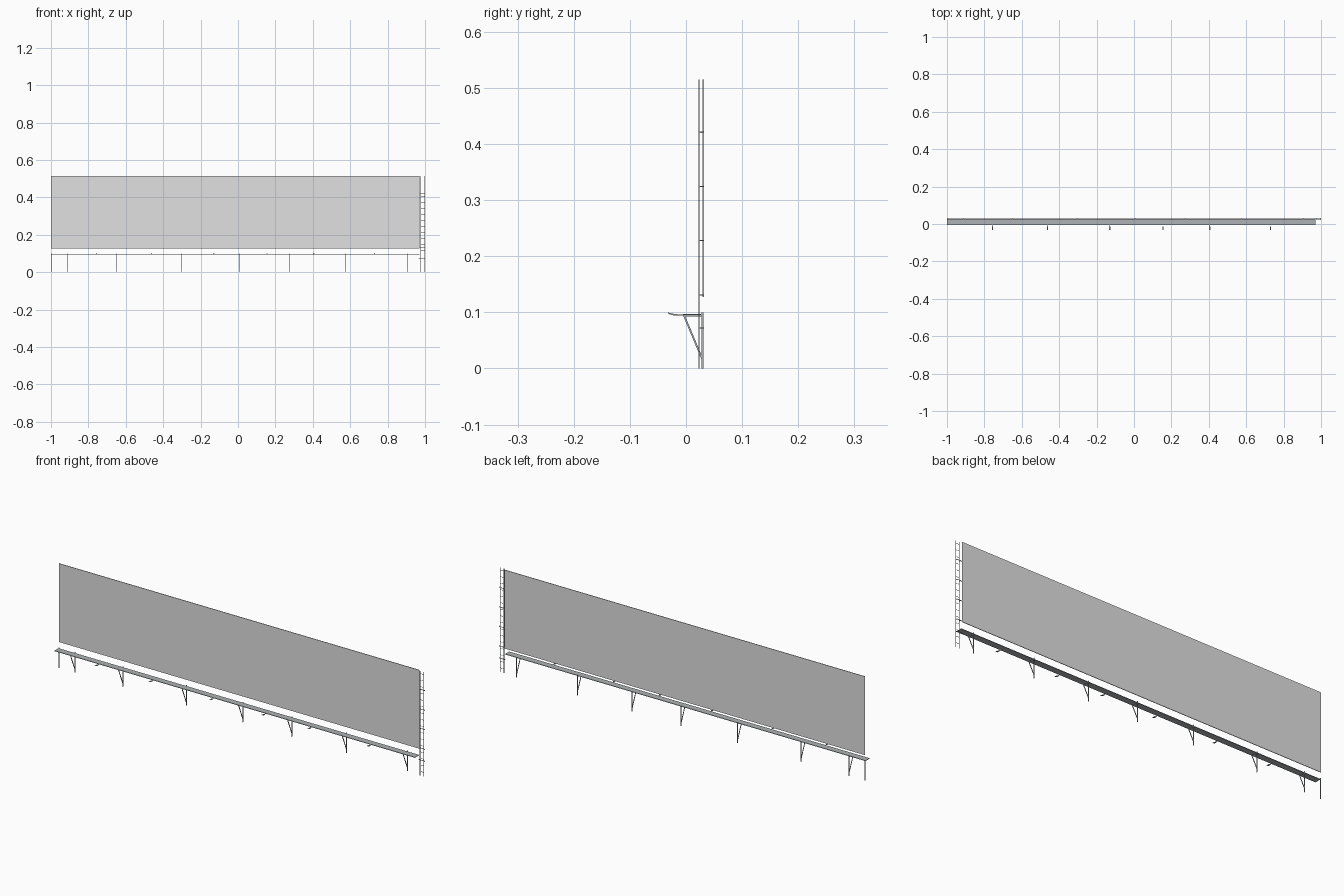
import bpy, bmesh
from mathutils import Vector

if "Cube" in bpy.data.objects:
    bpy.data.objects.remove(bpy.data.objects["Cube"])


def material(name, rgb):
    m = bpy.data.materials.new(name)
    m.diffuse_color = (*rgb, 1)
    m.use_nodes = True
    m.node_tree.nodes["Principled BSDF"].inputs["Base Color"].default_value = m.diffuse_color
    return m


GREY = material("panel light grey", (0.75, 0.75, 0.75))
STEEL = material("steel grey", (0.43, 0.45, 0.46))


def add_box(bm, x0, x1, y0, y1, z0, z1):
    vs = bmesh.ops.create_cube(bm, size=1)["verts"]
    for v in vs:
        v.co = Vector(((x0 + x1) / 2 + v.co.x * (x1 - x0),
                       (y0 + y1) / 2 + v.co.y * (y1 - y0),
                       (z0 + z1) / 2 + v.co.z * (z1 - z0)))


def add_profile(bm, x, width, pts):
    """Extrude a closed (y, z) outline along x, centred on x."""
    f = bm.faces.new([bm.verts.new((x - width / 2, y, z)) for y, z in pts])
    ext = bmesh.ops.extrude_face_region(bm, geom=[f])["geom"]
    for g in ext:
        if isinstance(g, bmesh.types.BMVert):
            g.co.x += width


def finish(bm, name, mat):
    bmesh.ops.recalc_face_normals(bm, faces=bm.faces)
    me = bpy.data.meshes.new(name)
    bm.to_mesh(me)
    bm.free()
    me.materials.append(mat)
    ob = bpy.data.objects.new(name, me)
    bpy.context.collection.objects.link(ob)


def box(name, mat, *dims):
    bm = bmesh.new()
    add_box(bm, *dims)
    finish(bm, name, mat)


# Large display panel and the narrow walkway below it
box("display_panel", GREY, -1.0, 0.97, 0.0295, 0.0325, 0.127, 0.515)
box("walkway", STEEL, -1.0, 0.97, -0.005, 0.027, 0.095, 0.0975)

# Corner post at the left end
box("end_post", STEEL, -1.0, -0.9975, 0.0275, 0.0315, 0.0, 0.099)

# Triangular walkway brackets: wall post, diagonal strut and top arm
for i, x in enumerate((-0.912, -0.650, -0.303, 0.006, 0.274, 0.573, 0.905)):
    bm = bmesh.new()
    add_box(bm, x - 0.0012, x + 0.0012, 0.0275, 0.0315, 0.0, 0.1)
    add_profile(bm, x, 0.0024, [(-0.0055, 0.095), (-0.002, 0.095),
                                (0.0285, 0.022), (0.0285, 0.014)])
    add_box(bm, x - 0.0012, x + 0.0012, -0.004, 0.028, 0.0925, 0.095)
    finish(bm, f"walkway_bracket_{i + 1}", STEEL)

# Floodlights on short arms in front of the walkway
for i, x in enumerate((-0.757, -0.462, -0.13, 0.155, 0.405, 0.73)):
    bm = bmesh.new()
    add_profile(bm, x, 0.002, [(0.002, 0.0965), (-0.018, 0.0965),
                               (-0.018, 0.0945), (0.002, 0.0945)])
    add_profile(bm, x, 0.007, [(-0.0325, 0.1), (-0.026, 0.098), (-0.014, 0.0965),
                               (-0.014, 0.0945), (-0.022, 0.0945),
                               (-0.029, 0.0965), (-0.0325, 0.0985)])
    finish(bm, f"floodlight_{i + 1}", STEEL)

# Ladder: two rails with even rungs, and stand-offs to the rear
X0, X1 = 0.978, 0.998
bm = bmesh.new()
for x in (X0, X1):
    add_box(bm, x - 0.001, x + 0.001, 0.022, 0.0245, 0.0, 0.515)
for k in range(16):
    z = 0.02 + k * 0.0322
    add_box(bm, X0, X1, 0.0225, 0.0238, z - 0.0006, z + 0.0006)
for z in (0.072, 0.131, 0.228, 0.324, 0.421):
    for x in (X0, X1):
        add_box(bm, x - 0.001, x + 0.001, 0.0245, 0.0315, z - 0.001, z + 0.001)
    add_box(bm, 0.965, X1, 0.0305, 0.0325, z - 0.001, z + 0.001)
finish(bm, "ladder", STEEL)
